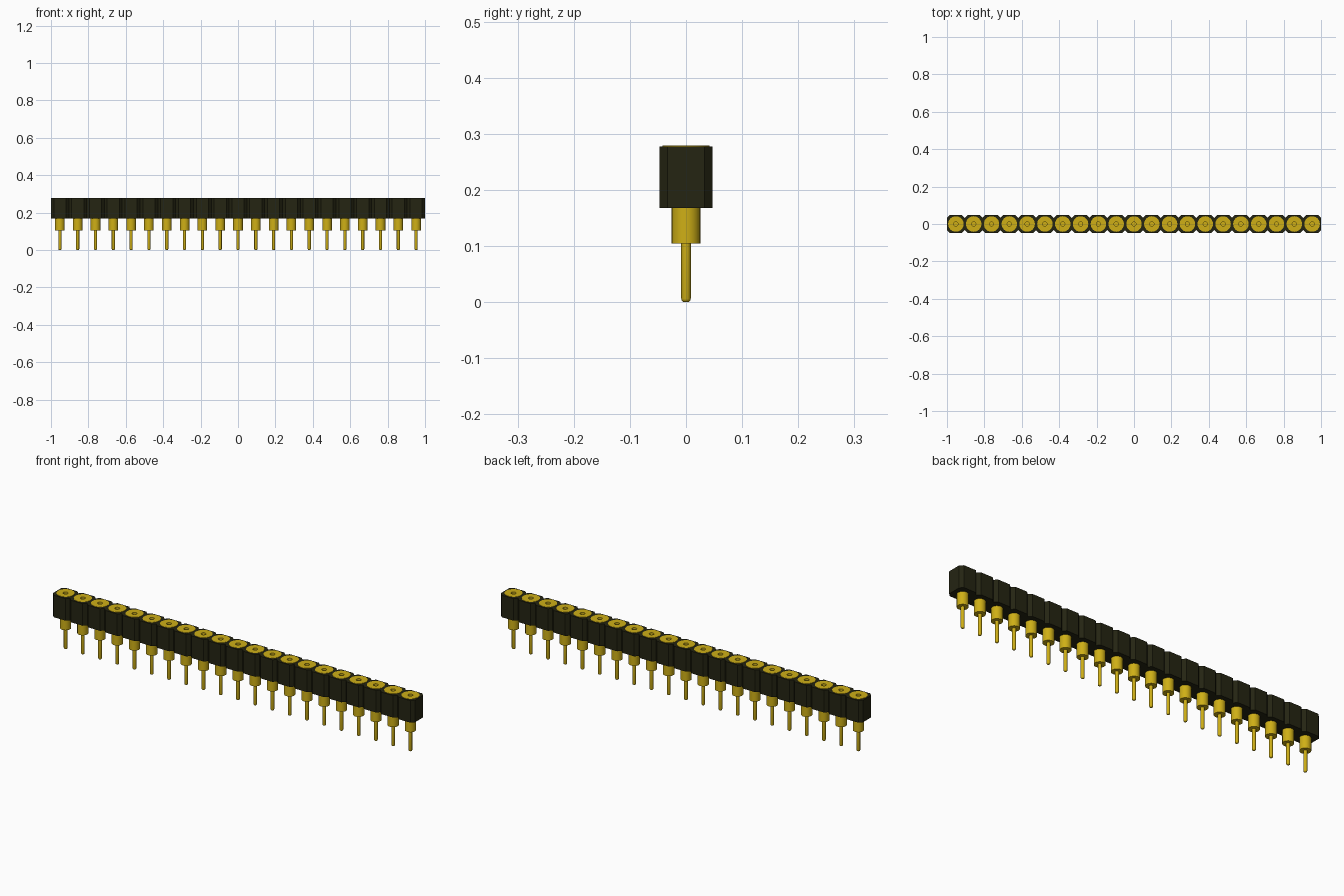
import bpy, bmesh, math
from mathutils import Vector

cube = bpy.data.objects.get("Cube")
if cube:
    bpy.data.objects.remove(cube, do_unlink=True)

COUNT = 21
PITCH = 2.0 / COUNT
HALF = PITCH / 2
CHAMFER = 0.015
BODY_Z0, BODY_Z1 = 0.168, 0.278
BORE = 0.02


def material(name, rgb, roughness):
    mat = bpy.data.materials.new(name)
    mat.use_nodes = True
    mat.diffuse_color = (*rgb, 1)
    bsdf = next(n for n in mat.node_tree.nodes if n.type == 'BSDF_PRINCIPLED')
    bsdf.inputs["Base Color"].default_value = (*rgb, 1)
    bsdf.inputs["Roughness"].default_value = roughness
    return mat


def add_object(name, bm, mat):
    bmesh.ops.recalc_face_normals(bm, faces=bm.faces)
    mesh = bpy.data.meshes.new(name)
    bm.to_mesh(mesh)
    bm.free()
    mesh.materials.append(mat)
    obj = bpy.data.objects.new(name, mesh)
    bpy.context.collection.objects.link(obj)
    return obj


def add_loop(bm, points, z):
    verts = [bm.verts.new((x, y, z)) for x, y in points]
    return [bm.edges.new((a, b)) for a, b in zip(verts, verts[1:] + verts[:1])]


black = material("black plastic", (0.018, 0.018, 0.006), 0.6)
gold = material("gold metal", (0.62, 0.43, 0.008), 0.5)
centres = [(i - (COUNT - 1) / 2) * PITCH for i in range(COUNT)]

# Housing: one bar with a notch between neighbouring cells and a bore per pin
front = [(-1.0, -HALF + CHAMFER)]
for i, cx in enumerate(centres):
    front += [(cx - HALF + CHAMFER, -HALF), (cx + HALF - CHAMFER, -HALF),
              (cx + HALF, -HALF + CHAMFER)]
outline = front + [(-x, -y) for x, y in front]
bm = bmesh.new()
edges = add_loop(bm, outline, BODY_Z0)
for cx in centres:
    circle = [(cx + BORE * math.cos(a), BORE * math.sin(a))
              for a in (math.tau * k / 24 for k in range(24))]
    edges += add_loop(bm, circle, BODY_Z0)
bmesh.ops.triangle_fill(bm, edges=edges, use_beauty=True, normal=(0, 0, 1))
grown = bmesh.ops.extrude_face_region(bm, geom=bm.faces[:], use_keep_orig=True)
top = [g for g in grown["geom"] if isinstance(g, bmesh.types.BMVert)]
bmesh.ops.translate(bm, verts=top, vec=(0, 0, BODY_Z1 - BODY_Z0))
add_object("housing", bm, black)

# Turned contact: rounded tip, thin pin, collar, barrel, top flange and socket hole
profile = [(0, 0), (0.005, 0.0008), (0.0075, 0.003), (0.0085, 0.0065),
           (0.0085, 0.105), (0.0255, 0.105), (0.0255, BODY_Z0),
           (BORE, BODY_Z0), (BORE, BODY_Z1), (0.0415, BODY_Z1),
           (0.0415, 0.2795), (0.0115, 0.2795), (0.0115, 0.18), (0, 0.18)]
bm = bmesh.new()
verts = [bm.verts.new((r, 0, z)) for r, z in profile]
spine = [bm.edges.new(pair) for pair in zip(verts, verts[1:])]
bmesh.ops.spin(bm, geom=verts + spine, cent=(0, 0, 0), axis=(0, 0, 1),
               angle=math.tau, steps=24, use_merge=True)
bmesh.ops.remove_doubles(bm, verts=bm.verts, dist=0.00001)
first = add_object("contact_01", bm, gold)
first.location.x = centres[0]
bpy.ops.object.select_all(action='DESELECT')
first.select_set(True)
bpy.context.view_layer.objects.active = first
bpy.ops.object.shade_smooth_by_angle(angle=math.radians(35))

# Repeat the contact along the row
for i, cx in enumerate(centres[1:], 2):
    contact = first.copy()
    contact.name = f"contact_{i:02d}"
    contact.location = Vector((cx, 0, 0))
    bpy.context.collection.objects.link(contact)
